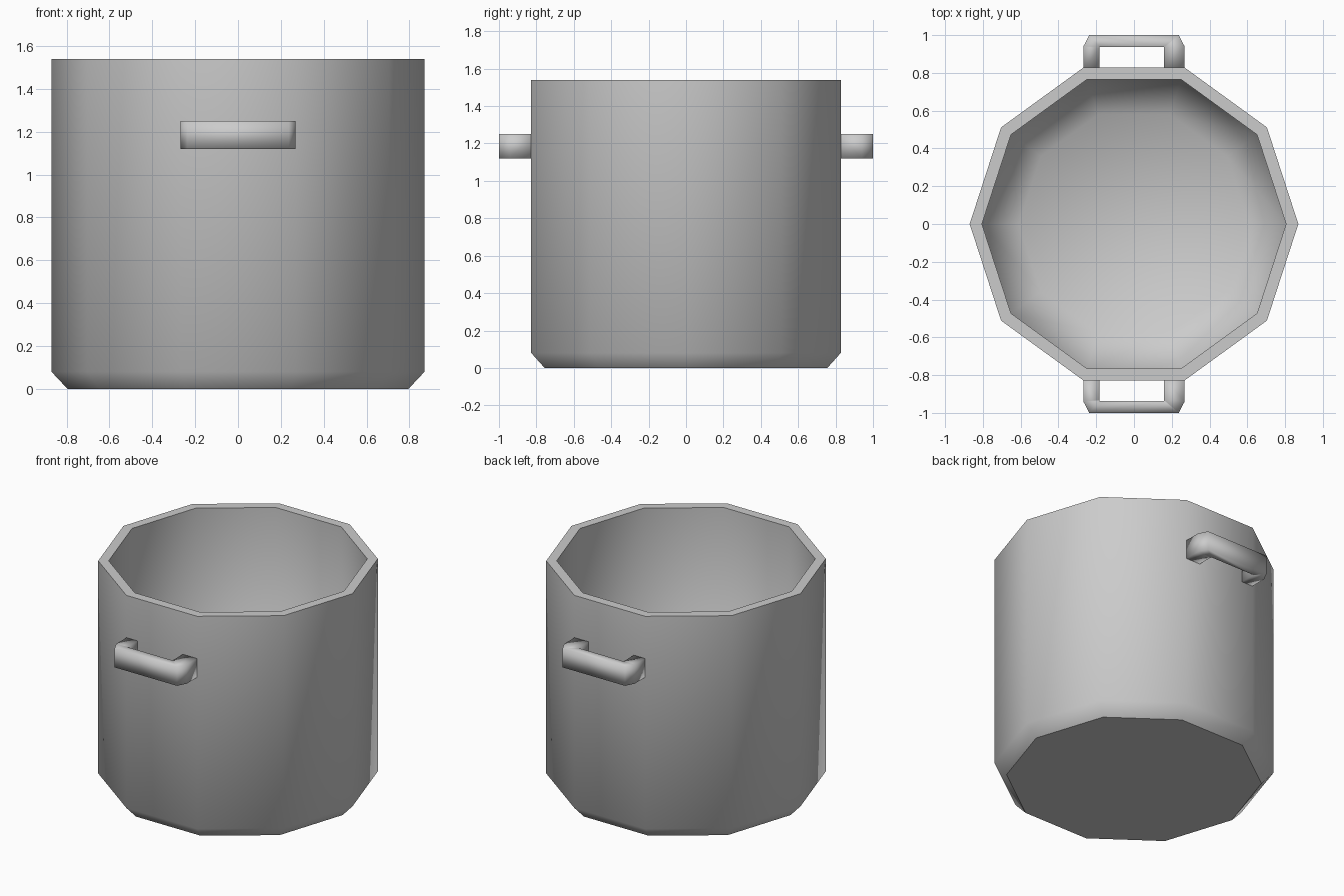
import bpy, bmesh
from math import pi, cos, sin

if "Cube" in bpy.data.objects:
    bpy.data.objects.remove(bpy.data.objects["Cube"])

SIDES = 10


def finish(bm, name):
    bmesh.ops.recalc_face_normals(bm, faces=bm.faces[:])
    for f in bm.faces:
        f.smooth = True
    me = bpy.data.meshes.new(name)
    bm.to_mesh(me)
    bm.free()
    ob = bpy.data.objects.new(name, me)
    bpy.context.collection.objects.link(ob)
    return ob


def pot_body():
    # (radius, height, crisp edge): outer base up to the rim, then down inside
    profile = [(0.795, 0.0, True), (0.87, 0.08, False), (0.87, 1.54, True),
               (0.805, 1.54, True), (0.805, 0.22, False), (0.61, 0.07, False)]
    bm = bmesh.new()
    rings = [[bm.verts.new((r * cos(2 * pi * i / SIDES), r * sin(2 * pi * i / SIDES), z))
              for i in range(SIDES)] for r, z, _ in profile]
    for a, b in zip(rings, rings[1:]):
        for i in range(SIDES):
            j = (i + 1) % SIDES
            bm.faces.new((a[i], a[j], b[j], b[i]))
    bm.faces.new(rings[0])
    bm.faces.new(rings[-1])
    for ring, (_, _, crisp) in zip(rings, profile):
        if crisp:
            for i in range(SIDES):
                bm.edges.get((ring[i], ring[(i + 1) % SIDES])).smooth = False
    return finish(bm, "pot_body")


def handle(name, side):
    # U-shaped bar with clipped outer corners: matching outer and inner paths
    outer = [(-0.268, 0.82), (-0.268, 0.94), (-0.237, 1.0),
             (0.237, 1.0), (0.268, 0.94), (0.268, 0.82)]
    inner = [(-0.183, 0.82), (-0.183, 0.93), (-0.183, 0.938),
             (0.16, 0.938), (0.16, 0.93), (0.16, 0.82)]
    bm = bmesh.new()
    sections = []
    for (ox, oy), (ix, iy) in zip(outer, inner):
        sections.append([bm.verts.new((x, side * y, z)) for x, y, z in
                         ((ox, oy, 1.12), (ox, oy, 1.25), (ix, iy, 1.25), (ix, iy, 1.12))])
    for a, b in zip(sections, sections[1:]):
        for i in range(4):
            j = (i + 1) % 4
            bm.faces.new((a[i], a[j], b[j], b[i]))
    bm.faces.new(sections[0])
    bm.faces.new(sections[-1])
    return finish(bm, name)


pot_body()
handle("front_handle", -1)
handle("back_handle", 1)
